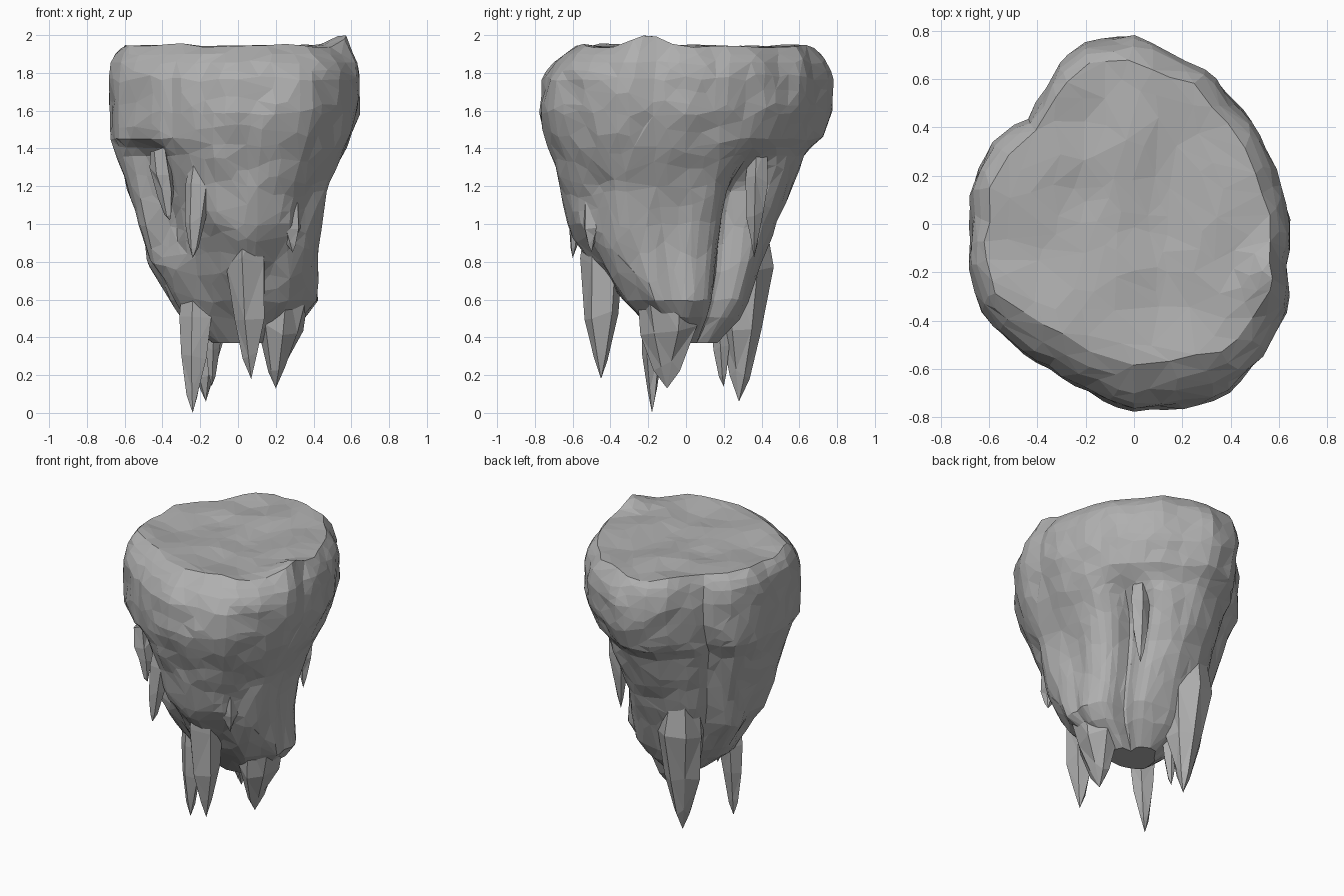
import bpy, bmesh, math, random
from mathutils import Vector, noise

if "Cube" in bpy.data.objects:
    bpy.data.objects.remove(bpy.data.objects["Cube"])

random.seed(4)
stone = bpy.data.materials.new("grey stone")
stone.diffuse_color = (0.43, 0.43, 0.43, 1)
stone.use_nodes = True
stone.node_tree.nodes["Principled BSDF"].inputs["Base Color"].default_value = stone.diffuse_color

# plan outline: radius every 15 degrees
PLAN = [.65, .63, .63, .65, .68, .725, .78, .785, .695, .625, .67, .675,
        .67, .695, .74, .71, .695, .735, .78, .785, .81, .77, .74, .66]
# height, reach to left, right, front, back
LEVELS = [(1.94, .60, .58, .58, .68), (1.88, .65, .63, .68, .74),
          (1.78, .66, .65, .76, .78), (1.60, .66, .64, .78, .77),
          (1.46, .66, .60, .75, .71), (1.38, .64, .57, .73, .62),
          (1.20, .58, .48, .67, .57), (1.00, .52, .44, .61, .48),
          (.80, .46, .43, .49, .41), (.60, .35, .43, .34, .34),
          (.50, .28, .36, .25, .28), (.37, .13, .18, .14, .16)]
SIDES = 72


def smooth(a, b, v):
    t = max(0, min(1, (v - a) / (b - a)))
    return t * t * (3 - 2 * t)


def bell(angle, centre, width):
    return math.exp(-((angle - centre) / width) ** 2)


def plan_radius(deg):
    i, f = divmod(deg / 15, 1)
    i = int(i)
    return PLAN[i % 24] * (1 - f) + PLAN[(i + 1) % 24] * f


def level_at(z):
    for hi, lo in zip(LEVELS, LEVELS[1:]):
        if z >= lo[0]:
            t = (hi[0] - z) / (hi[0] - lo[0])
            return [h + (l - h) * t for h, l in zip(hi[1:], lo[1:])]
    return LEVELS[-1][1:]


def rock_point(deg, z, shrink=1):
    left, right, front, back = level_at(z)
    r, a = plan_radius(deg), math.radians(deg)
    x, y = r * math.cos(a) / .66, r * math.sin(a) / .78
    x *= right if x > 0 else left
    y *= back if y > 0 else front
    # deep cleft at the back right and a hollow under the left ledge
    k = 1 - .36 * bell(deg, 47, 13) * smooth(1.46, 1.15, z)
    k -= .15 * bell(deg, 222, 15) * smooth(1.46, 1.36, z) * smooth(.6, 1.0, z)
    # vertical ribs, growing towards the bottom
    p = Vector((x * 5, y * 5, z * 1.6))
    k += noise.noise(p) * (.03 + .09 * smooth(1.4, .7, z))
    k += noise.noise(Vector((x * 9, y * 9, z * 7))) * .025
    return Vector((x * k * shrink, y * k * shrink, z))


def top_point(deg, shrink):
    p = rock_point(deg, 1.94, shrink)
    p.z += noise.noise(p * 4.5) * .025 - .02 * (1 - shrink)
    p.z += .06 * math.exp(-((p.x - .55) ** 2 + (p.y + .2) ** 2) / .012)
    p.z = min(p.z, 2.0)
    return p


def make_object(name, bm):
    bmesh.ops.recalc_face_normals(bm, faces=bm.faces)
    mesh = bpy.data.meshes.new(name)
    bm.to_mesh(mesh)
    bm.free()
    mesh.materials.append(stone)
    ob = bpy.data.objects.new(name, mesh)
    bpy.context.collection.objects.link(ob)
    return ob


def loft(bm, rings, first, last):
    """Skin a stack of point rings and close both ends with a fan."""
    loops = [[bm.verts.new(p) for p in ring] for ring in rings]
    n = len(loops[0])
    for a, b in zip(loops, loops[1:]):
        for i in range(n):
            j = (i + 1) % n
            bm.faces.new((a[i], a[j], b[j], b[i]))
    for loop, tip in ((loops[0], first), (loops[-1], last)):
        c = bm.verts.new(tip)
        for i in range(n):
            bm.faces.new((c, loop[i], loop[(i + 1) % n]))


# rock body
angles = [i * 360 / SIDES for i in range(SIDES)]
rings = [[top_point(d, s) for d in angles]
         for s in (.12, .25, .37, .5, .62, .73, .83, .92, 1)]
z = 1.9
while z > .38:
    rings.append([rock_point(d, z) for d in angles])
    z -= .045
rings.append([rock_point(d, .37) for d in angles])
bm = bmesh.new()
loft(bm, rings, (0, 0, 1.92), (.02, 0, .37))
bmesh.ops.triangulate(bm, faces=bm.faces)
body = make_object("rock_body", bm)
facets = body.modifiers.new("facets", 'DECIMATE')
facets.ratio = .28


def spike(name, tip, base, rx, ry, sides=5):
    """Faceted stone spike hanging from base to tip."""
    tip, base = Vector(tip), Vector(base)
    turn = random.random() * 6
    rings = []
    for t, w in ((0, .8), (.3, 1), (.62, .78), (.86, .36)):
        c = base.lerp(tip, t)
        ring = []
        for i in range(sides):
            a = turn + math.tau * i / sides
            k = w * random.uniform(.88, 1.12)
            ring.append(c + Vector((rx * k * math.cos(a), ry * k * math.sin(a),
                                    random.uniform(-.03, .03))))
        rings.append(ring)
    bm = bmesh.new()
    loft(bm, rings, base, tip)
    bmesh.ops.triangulate(bm, faces=bm.faces)
    make_object(name, bm)


# hanging lobes and spikes
spike("back_lobe", (-.17, .28, .06), (-.19, .31, 1.05), .15, .15, 7)
spike("right_lobe", (.20, -.10, .13), (.27, -.08, .95), .15, .20, 7)
spike("left_spike", (-.24, -.18, 0), (-.22, -.17, .75), .09, .07)
spike("front_spike", (.07, -.45, .18), (.05, -.44, 1.08), .11, .11)
spike("inner_spike", (-.14, .20, .14), (-.13, .18, .65), .05, .06)
spike("front_left_spike", (-.24, -.60, .82), (-.20, -.56, 1.35), .07, .05)
spike("cleft_spike", (.25, .36, .82), (.27, .38, 1.42), .06, .06)
spike("ledge_spike", (-.36, -.48, 1.02), (-.42, -.47, 1.38), .06, .06)
spike("front_right_fang", (.29, -.50, .85), (.26, -.48, 1.25), .07, .07)
